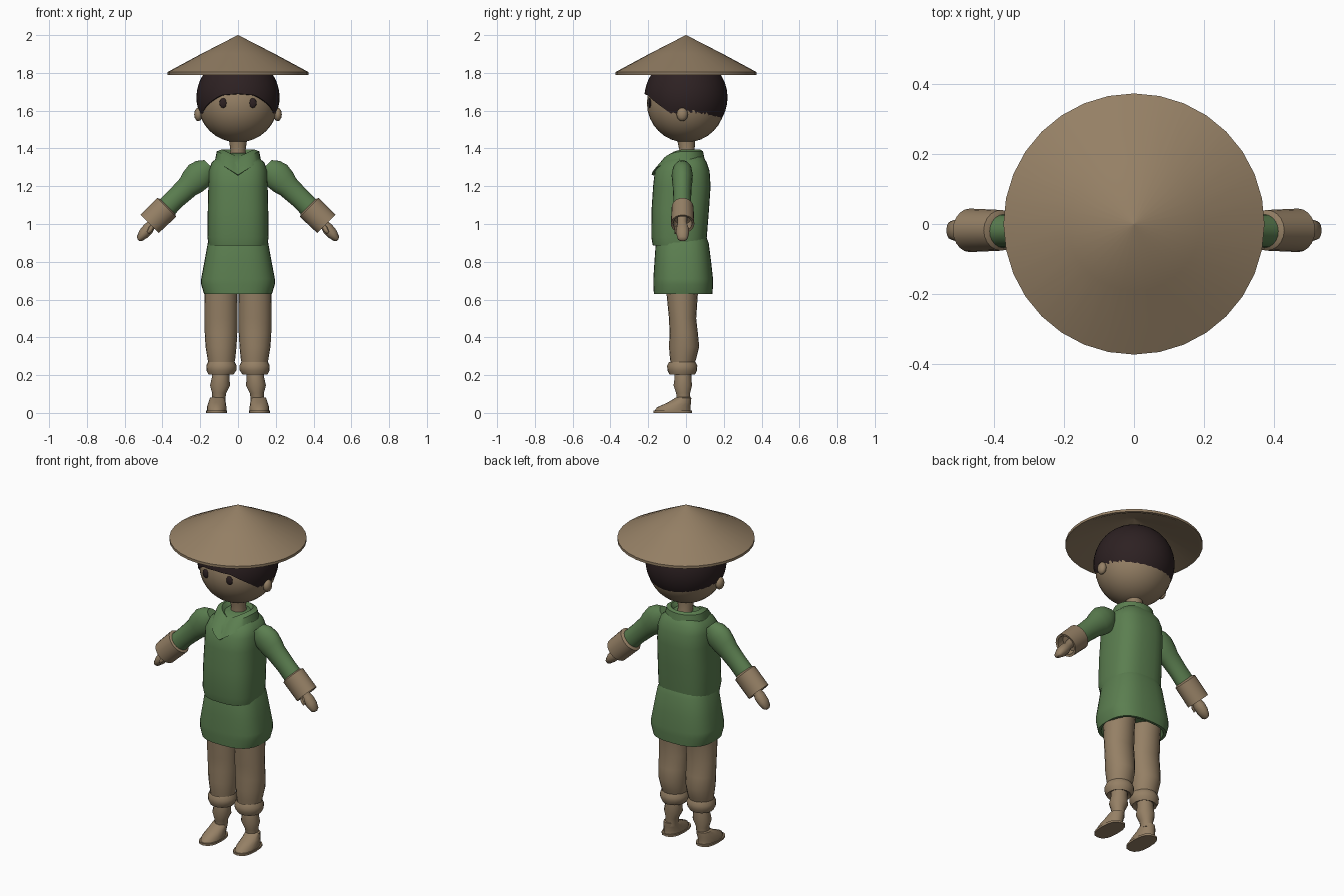
import bpy, bmesh, math

def material(name, rgb):
    m = bpy.data.materials.new(name)
    m.diffuse_color = (*rgb, 1)
    return m

TAN = material("tan", (0.30, 0.215, 0.13))
GREEN = material("green", (0.105, 0.21, 0.08))
HAIR = material("dark_hair", (0.026, 0.015, 0.016))

def skin_rings(name, rings, mat, caps=True, angle=40):
    """Join rings of points into a surface."""
    bm = bmesh.new()
    loops = [[bm.verts.new(p) for p in ring] for ring in rings]
    n = len(loops[0])
    for a, b in zip(loops, loops[1:]):
        for i in range(n):
            bm.faces.new((a[i], a[(i + 1) % n], b[(i + 1) % n], b[i]))
    if caps:
        bm.faces.new(loops[0])
        bm.faces.new(loops[-1])
    bmesh.ops.remove_doubles(bm, verts=bm.verts, dist=1e-5)
    bmesh.ops.recalc_face_normals(bm, faces=bm.faces)
    me = bpy.data.meshes.new(name)
    bm.to_mesh(me)
    bm.free()
    me.materials.append(mat)
    ob = bpy.data.objects.new(name, me)
    bpy.context.collection.objects.link(ob)
    bpy.ops.object.select_all(action='DESELECT')
    ob.select_set(True)
    bpy.context.view_layer.objects.active = ob
    bpy.ops.object.shade_smooth_by_angle(angle=math.radians(angle))
    return ob

def oval(x, y, z, ra, rb, tilt=0, n=20, power=2, side=1):
    """Ring of points; tilt turns its width axis in the xz plane."""
    pts = []
    for i in range(n):
        a = 2 * math.pi * i / n
        c, s = math.cos(a), math.sin(a)
        u = math.copysign(abs(c) ** (2 / power), c) * ra
        v = math.copysign(abs(s) ** (2 / power), s) * rb
        pts.append((side * (x + u * math.cos(tilt)), y + v, z + u * math.sin(tilt)))
    return pts

def loft(name, rows, mat, tilt=0, n=20, power=2, side=1, angle=40):
    rings = [oval(*r, tilt=tilt, n=n, power=power, side=side) for r in rows]
    return skin_rings(name, rings, mat, angle=angle)

def ellipsoid(name, c, r, mat, seg=24):
    rows = []
    for k in range(seg // 2 + 1):
        t = math.pi * k / (seg // 2)
        s = max(math.sin(t), 1e-3)
        rows.append((c[0], c[1], c[2] + r[2] * math.cos(t), r[0] * s, r[1] * s))
    return loft(name, rows, mat, n=seg, angle=60)

# Conical straw hat, hollow underneath
loft("straw_hat", [(0, 0, z, r, r) for r, z in
     [(0.001, 2.0), (0.19, 1.903), (0.372, 1.805), (0.372, 1.79), (0.355, 1.79), (0.001, 1.96)]],
     TAN, n=32)

# Head, eyes and ears
ellipsoid("head", (0, 0, 1.64), (0.212, 0.207, 0.208), TAN, 32)
for s in (-1, 1):
    ellipsoid("eye", (s * 0.078, -0.192, 1.64), (0.021, 0.008, 0.026), HAIR, 12)
    ellipsoid("ear", (s * 0.21, -0.02, 1.58), (0.022, 0.03, 0.036), TAN, 12)

# Hair cap whose lower edge follows a hairline, given as (azimuth, polar angle)
HAIRLINE = [(0, 85), (25, 87), (50, 101), (70, 115), (90, 119), (110, 136), (130, 152), (180, 158)]
def hair_limit(az):
    for (a0, t0), (a1, t1) in zip(HAIRLINE, HAIRLINE[1:]):
        if az <= a1:
            return t0 + (t1 - t0) * (az - a0) / (a1 - a0)
    return HAIRLINE[-1][1]

rings = []
for k in range(18):
    ring = []
    for i in range(48):
        az = i * 7.5
        f, scale = (min(k, 16) / 16, 0.88 if k == 17 else 1)
        t = math.radians(max(hair_limit(min(az, 360 - az)) * f, 0.05))
        a, r = math.radians(az), 0.22 * scale
        ring.append((r * math.sin(t) * math.sin(a), -r * math.sin(t) * math.cos(a),
                     1.67 + r * math.cos(t)))
    rings.append(ring)
skin_rings("hair", rings, HAIR, caps=False)

# Neck
loft("neck", [(0, 0.01, 1.33, 0.05, 0.05), (0, 0.005, 1.39, 0.04, 0.04),
              (0, 0, 1.46, 0.05, 0.05)], TAN)

# Tunic body and skirt
loft("tunic_body", [
    (0, -0.03, 0.90, 0.14, 0.13), (0, -0.035, 0.885, 0.155, 0.14), (0, -0.037, 0.93, 0.162, 0.147),
    (0, -0.03, 1.08, 0.16, 0.152), (0, -0.022, 1.20, 0.157, 0.152), (0, -0.02, 1.28, 0.155, 0.145),
    (0, -0.012, 1.325, 0.14, 0.122), (0, -0.003, 1.355, 0.105, 0.095),
    (0, 0.005, 1.375, 0.06, 0.06)], GREEN, n=32, power=2.7, angle=60)
loft("tunic_skirt", [
    (0, -0.022, 0.93, 0.145, 0.13), (0, -0.02, 0.90, 0.16, 0.14), (0, -0.017, 0.80, 0.178, 0.15),
    (0, -0.015, 0.71, 0.195, 0.158), (0, -0.015, 0.68, 0.195, 0.158), (0, -0.015, 0.63, 0.18, 0.155),
    (0, -0.015, 0.63, 0.165, 0.14), (0, -0.015, 0.68, 0.15, 0.125)], GREEN, n=32, power=2.7, angle=60)

# Folded collar dropping to a point at the front
rings = []
for rx, front, back, z, drop in [(0.06, 0.06, 0.06, 1.365, 0.03), (0.085, 0.09, 0.075, 1.395, 0.04),
                                 (0.112, 0.125, 0.09, 1.385, 0.055), (0.122, 0.182, 0.1, 1.335, 0.075),
                                 (0.11, 0.16, 0.09, 1.33, 0.075)]:
    ring = []
    for i in range(32):
        a = 2 * math.pi * i / 32
        c = math.cos(a)
        x = rx * math.sin(a)
        point = max(0, 1 - abs(x) / rx) if c > 0 else 0
        ring.append((x, -(front if c > 0 else back) * c, z - drop * point))
    rings.append(ring)
skin_rings("collar", rings, GREEN, caps=False)

D45 = math.radians(45)
for s in (-1, 1):
    # Arms, running outward and down
    loft("sleeve", [(0.15, -0.02, 1.31, 0.04, 0.035), (0.175, -0.02, 1.288, 0.065, 0.05),
                    (0.205, -0.02, 1.258, 0.078, 0.056), (0.24, -0.02, 1.222, 0.072, 0.054),
                    (0.265, -0.02, 1.197, 0.061, 0.05), (0.33, -0.02, 1.135, 0.055, 0.047),
                    (0.39, -0.02, 1.075, 0.056, 0.048)], GREEN, tilt=D45, side=s)
    loft("cuff", [(0.37, -0.018, 1.095, 0.05, 0.045), (0.378, -0.018, 1.088, 0.071, 0.058),
                  (0.468, -0.018, 1.0, 0.068, 0.062), (0.466, -0.018, 1.002, 0.055, 0.05),
                  (0.435, -0.018, 1.033, 0.05, 0.045)], TAN, tilt=D45, side=s)
    loft("hand", [(0.42, -0.02, 1.045, 0.026, 0.026), (0.455, -0.02, 1.0, 0.024, 0.026),
                  (0.475, -0.018, 0.975, 0.031, 0.034), (0.50, -0.018, 0.948, 0.029, 0.034),
                  (0.522, -0.018, 0.922, 0.018, 0.026), (0.528, -0.018, 0.914, 0.006, 0.012)],
         TAN, tilt=D45, n=12, side=s)
    loft("thumb", [(0.452, -0.035, 0.995, 0.012, 0.012), (0.462, -0.05, 0.975, 0.014, 0.012),
                   (0.477, -0.054, 0.952, 0.008, 0.008)], TAN, tilt=D45, n=8, side=s)

    # Trouser leg
    loft("trouser_leg", [(0.09, -0.015, 0.70, 0.088, 0.09), (0.09, -0.02, 0.62, 0.088, 0.082),
                         (0.09, -0.018, 0.50, 0.087, 0.072), (0.09, -0.012, 0.42, 0.086, 0.075),
                         (0.09, -0.01, 0.35, 0.082, 0.08), (0.088, -0.015, 0.29, 0.074, 0.07),
                         (0.088, -0.02, 0.24, 0.064, 0.058)], TAN, side=s, angle=60)
    # Rolled trouser hem
    loft("trouser_roll", [(0.088, -0.02, 0.255, 0.055, 0.055), (0.088, -0.02, 0.27, 0.07, 0.07),
                          (0.088, -0.02, 0.25, 0.08, 0.08), (0.088, -0.02, 0.225, 0.079, 0.078),
                          (0.09, -0.02, 0.203, 0.066, 0.067), (0.09, -0.02, 0.215, 0.045, 0.045)],
         TAN, side=s, angle=60)
    # Shin and ankle
    loft("shin", [(0.09, -0.015, 0.24, 0.045, 0.045), (0.092, -0.016, 0.19, 0.046, 0.045),
                  (0.095, -0.017, 0.145, 0.053, 0.05), (0.1, -0.015, 0.105, 0.037, 0.038),
                  (0.102, -0.012, 0.06, 0.034, 0.036)], TAN, n=14, side=s)
    # Foot with a thin sole
    loft("foot", [(0.113, -0.07, 0.012, 0.052, 0.095), (0.113, -0.065, 0.03, 0.052, 0.088),
                  (0.111, -0.035, 0.055, 0.046, 0.062), (0.108, -0.014, 0.08, 0.04, 0.042),
                  (0.106, -0.012, 0.085, 0.025, 0.028)], TAN, n=16, side=s)
    loft("sandal_sole", [(0.113, -0.07, 0, 0.056, 0.102), (0.113, -0.07, 0.012, 0.056, 0.102)],
         TAN, n=16, power=2.5, side=s)
